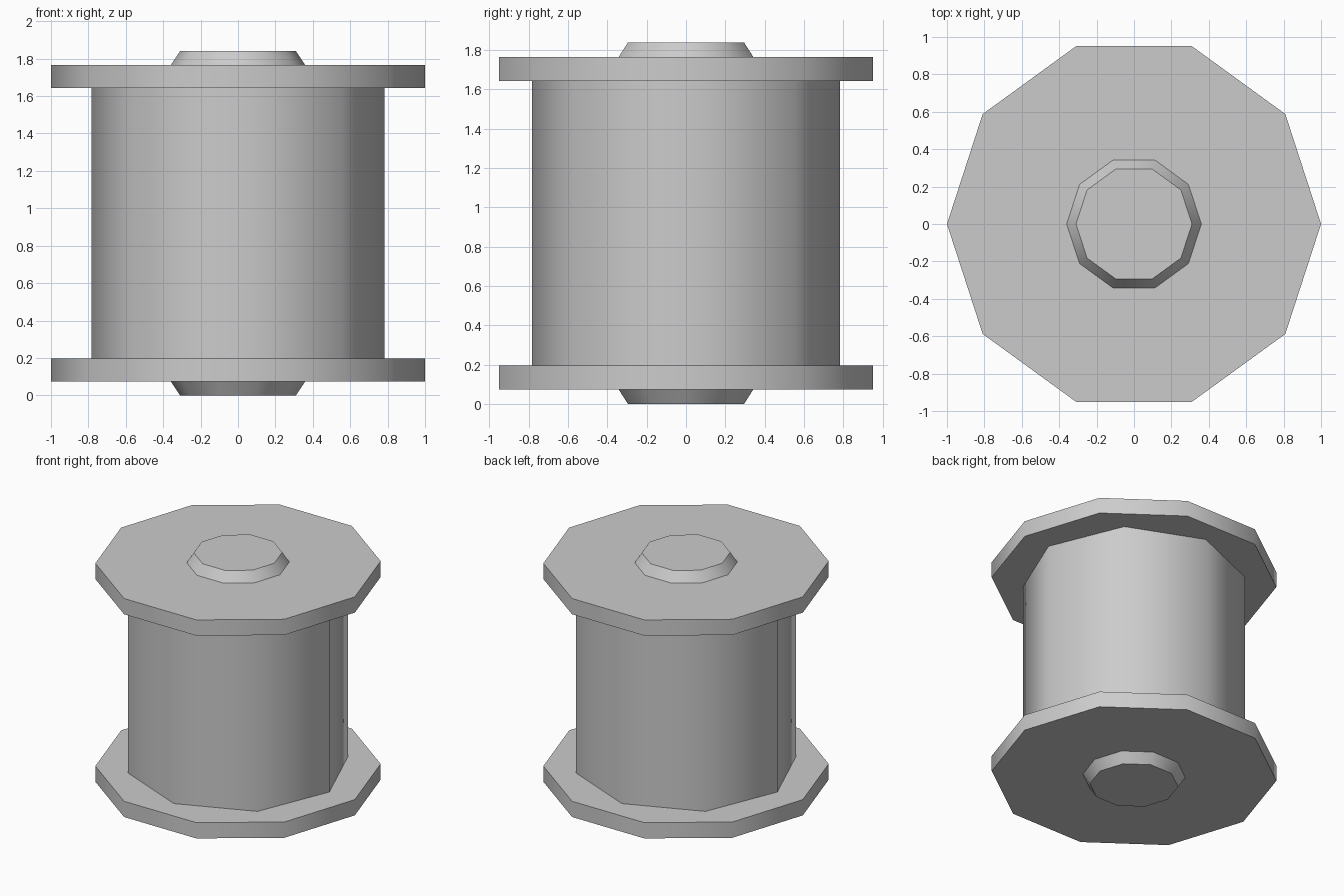
import bpy
import bmesh
from math import pi, radians
from mathutils import Matrix

cube = bpy.data.objects.get("Cube")
if cube:
    bpy.data.objects.remove(cube, do_unlink=True)

# Single plain material
grey = bpy.data.materials.new("plain_grey")
grey.use_nodes = True
colour = (0.6, 0.6, 0.6, 1)
grey.diffuse_color = colour
grey.node_tree.nodes["Principled BSDF"].inputs["Base Color"].default_value = colour


def prism(name, sides, z_low, z_high, r_low, r_high):
    """Closed prism or frustum with a corner on the x axis."""
    bm = bmesh.new()
    place = Matrix.Translation((0, 0, (z_low + z_high) / 2)) @ Matrix.Rotation(pi / 2, 4, "Z")
    bmesh.ops.create_cone(bm, cap_ends=True, segments=sides, radius1=r_low,
                          radius2=r_high, depth=z_high - z_low, matrix=place)
    mesh = bpy.data.meshes.new(name)
    bm.to_mesh(mesh)
    bm.free()
    mesh.materials.append(grey)
    obj = bpy.data.objects.new(name, mesh)
    bpy.context.collection.objects.link(obj)
    # Smooth around the sides, sharp at the rims
    bpy.ops.object.select_all(action="DESELECT")
    obj.select_set(True)
    bpy.context.view_layer.objects.active = obj
    bpy.ops.object.shade_smooth_by_angle(angle=radians(48))
    return obj


HEIGHT = 1.84
HUB = 0.075      # height of each hub
RIM = 0.197      # inner face of each flange

# Eight-sided core between the flanges
prism("core", 8, RIM, HEIGHT - RIM, 0.782, 0.782)

# Ten-sided flanges
prism("lower_flange", 10, HUB, RIM, 1, 1)
prism("upper_flange", 10, HEIGHT - RIM, HEIGHT - HUB, 1, 1)

# Tapered hubs
prism("lower_hub", 10, 0, HUB, 0.31, 0.36)
prism("upper_hub", 10, HEIGHT - HUB, HEIGHT, 0.36, 0.31)
